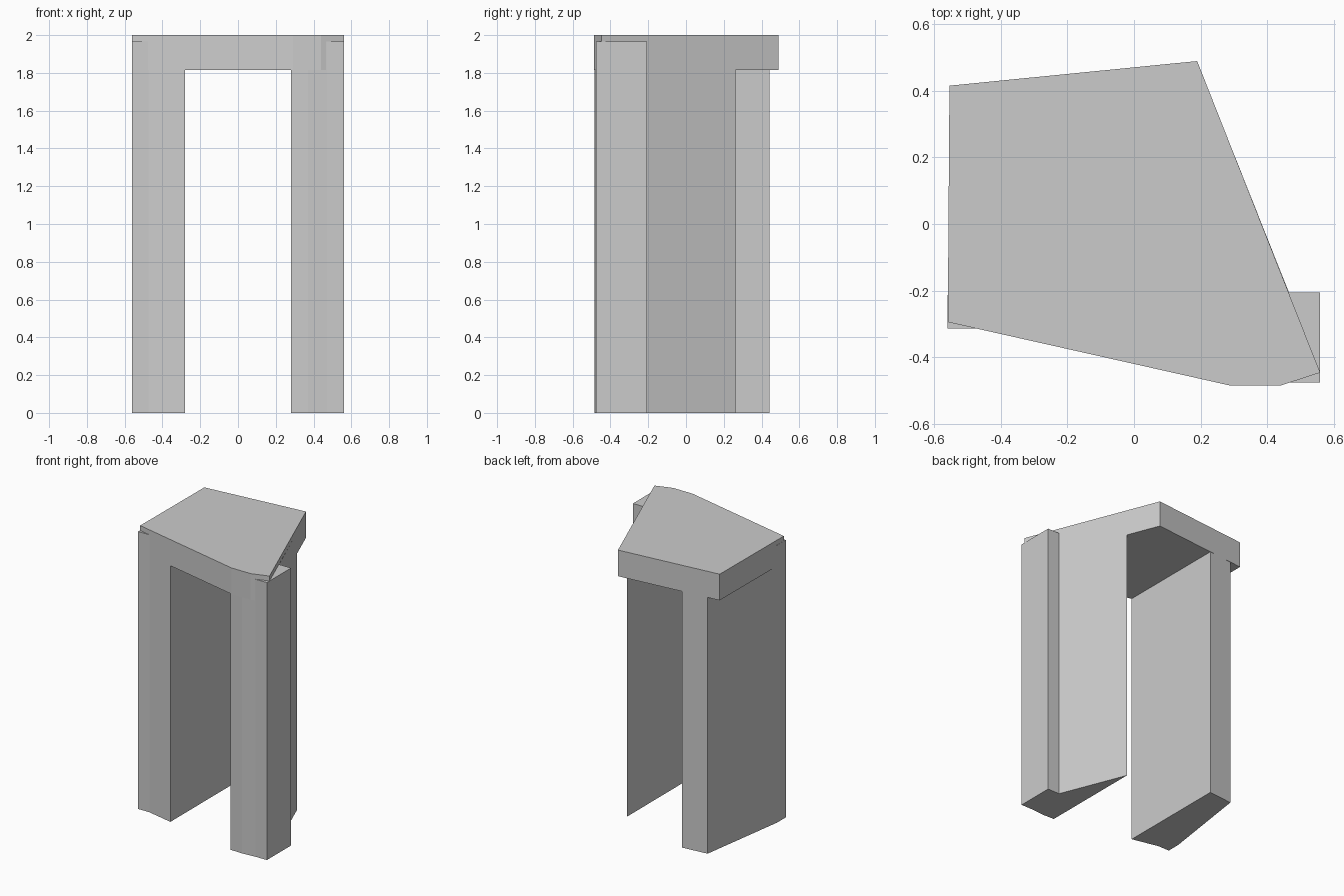
import bpy
import bmesh

cube = bpy.data.objects.get("Cube")
if cube:
    bpy.data.objects.remove(cube, do_unlink=True)

# Plain grey stone
stone = bpy.data.materials.new("grey_stone")
stone.use_nodes = True
GREY = (0.6, 0.6, 0.6, 1)
stone.diffuse_color = GREY
stone.node_tree.nodes["Principled BSDF"].inputs["Base Color"].default_value = GREY


def prism(name, outline, bottom, top):
    """Extrude a plan outline between two heights."""
    bm = bmesh.new()
    base = bm.faces.new([bm.verts.new((x, y, bottom)) for x, y in outline])
    grown = bmesh.ops.extrude_face_region(bm, geom=[base])
    upper = [v for v in grown["geom"] if isinstance(v, bmesh.types.BMVert)]
    bmesh.ops.translate(bm, verts=upper, vec=(0, 0, top - bottom))
    bmesh.ops.recalc_face_normals(bm, faces=bm.faces)
    mesh = bpy.data.meshes.new(name)
    bm.to_mesh(mesh)
    bm.free()
    mesh.materials.append(stone)
    obj = bpy.data.objects.new(name, mesh)
    bpy.context.collection.objects.link(obj)
    return obj


LINTEL_BOTTOM, LINTEL_TOP, PIER_TOP = 1.815, 2.0, 1.965

# Skewed slab across the top
prism("lintel_slab", [(-0.56, -0.295), (0.29, -0.486), (0.44, -0.486),
                      (0.56, -0.447), (0.19, 0.49), (-0.555, 0.416)],
      LINTEL_BOTTOM, LINTEL_TOP)

# Left pier, with a notched outer side and a tapered back
prism("left_pier", [(0.28, -0.482), (0.37, -0.485), (0.47, -0.477),
                    (0.56, -0.476), (0.56, -0.206), (0.466, -0.206),
                    (0.28, 0.262)],
      0, PIER_TOP)

# Right pier, with a slanted outer side
prism("right_pier", [(-0.561, -0.315), (-0.475, -0.314), (-0.28, -0.357),
                     (-0.28, 0.442), (-0.466, 0.424), (-0.561, -0.22)],
      0, PIER_TOP)
